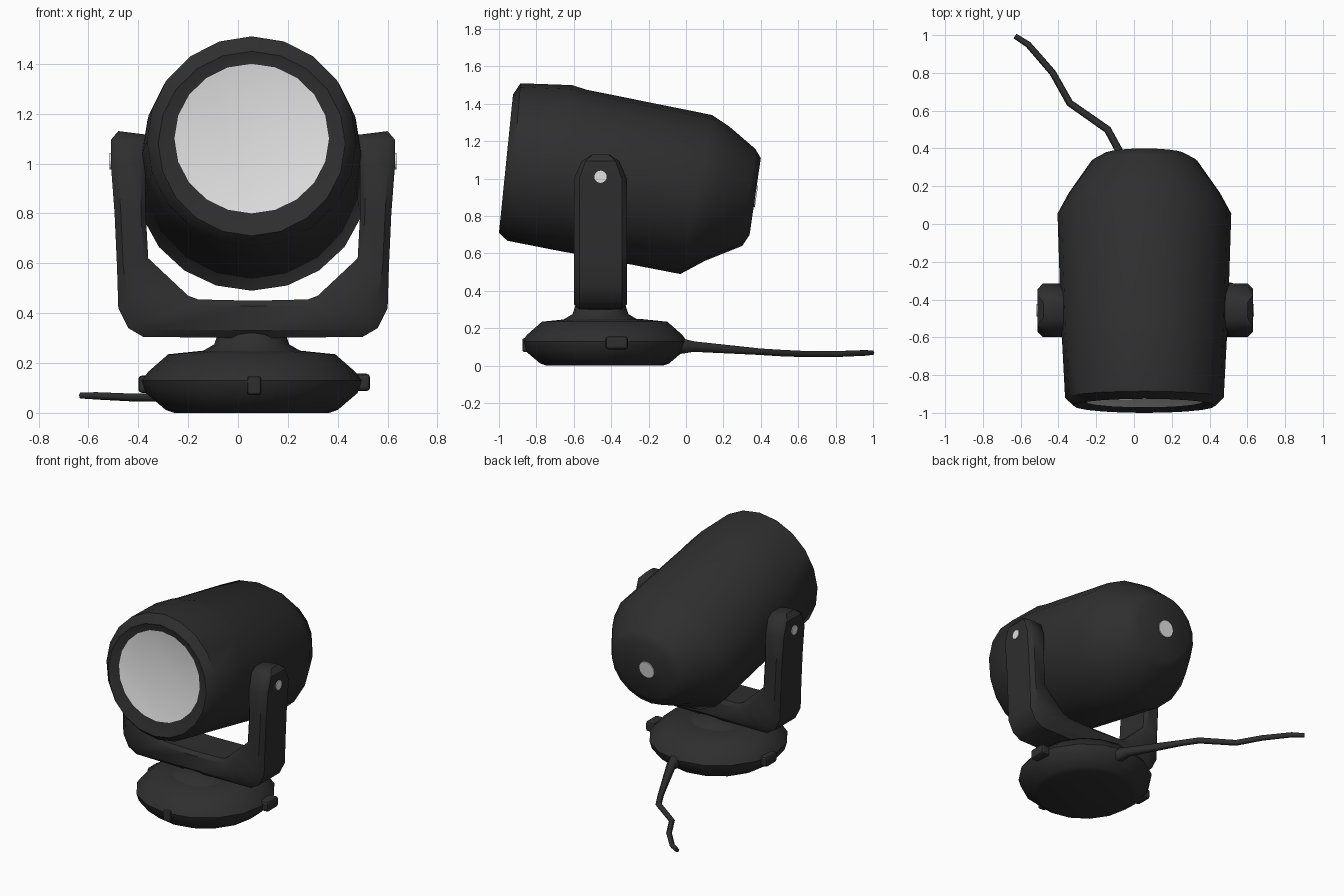
import bpy, bmesh, math
from mathutils import Vector

cube = bpy.data.objects.get("Cube")
if cube:
    bpy.data.objects.remove(cube, do_unlink=True)

CX = 0.055            # middle of the lamp across x
PIVOT_Y = -0.457      # middle of the yoke


def material(name, value, rough):
    m = bpy.data.materials.new(name)
    m.use_nodes = True
    colour = (value, value, value, 1)
    m.diffuse_color = colour
    bsdf = m.node_tree.nodes["Principled BSDF"]
    bsdf.inputs["Base Color"].default_value = colour
    bsdf.inputs["Roughness"].default_value = rough
    return m


BLACK = material("black_plastic", 0.028, 0.6)
PALE = material("pale_glass", 0.75, 0.5)


def ellipse(centre, u, v, n):
    steps = [2 * math.pi * i / n for i in range(n)]
    return [centre + u * math.cos(a) + v * math.sin(a) for a in steps]


def loft(name, rings, first_cap=0, angle=50):
    """Skin equal-sized rings and close both ends."""
    bm = bmesh.new()
    rows = [[bm.verts.new(p) for p in ring] for ring in rings]
    n = len(rows[0])
    for a, b in zip(rows, rows[1:]):
        for i in range(n):
            j = (i + 1) % n
            bm.faces.new((a[i], a[j], b[j], b[i]))
    bm.faces.new(rows[0]).material_index = first_cap
    bm.faces.new(rows[-1])
    bmesh.ops.recalc_face_normals(bm, faces=bm.faces)
    mesh = bpy.data.meshes.new(name)
    bm.to_mesh(mesh)
    bm.free()
    obj = bpy.data.objects.new(name, mesh)
    bpy.context.collection.objects.link(obj)
    mesh.materials.append(BLACK)
    mesh.materials.append(PALE)
    smooth(obj, angle)
    return obj


def smooth(obj, angle):
    bpy.ops.object.select_all(action="DESELECT")
    obj.select_set(True)
    bpy.context.view_layer.objects.active = obj
    bpy.ops.object.shade_smooth_by_angle(angle=math.radians(angle))


def disc(name, centre, normal, radius):
    """Thin pale plate facing along the normal."""
    rot = Vector(normal).to_track_quat("Z", "Y").to_euler()
    bpy.ops.mesh.primitive_cylinder_add(vertices=16, radius=radius, depth=0.009,
                                        location=centre, rotation=rot)
    bpy.context.object.name = name
    bpy.context.object.data.materials.append(PALE)


def block(name, centre, size, bevel):
    bpy.ops.mesh.primitive_cube_add(size=1, location=centre)
    obj = bpy.context.object
    obj.name = name
    obj.scale = size
    bpy.ops.object.transform_apply(location=False, rotation=False, scale=True)
    obj.data.materials.append(BLACK)
    mod = obj.modifiers.new("soft_edges", "BEVEL")
    mod.width = bevel
    mod.segments = 2


# Lamp head: each ring is top y, top z, bottom y, bottom z, half width
head_rings = []
for yt, zt, yb, zb, half in [
        (-0.91, 1.40, -0.97, 0.80, 0.31),
        (-0.925, 1.45, -1.0, 0.71, 0.375),
        (-0.885, 1.51, -0.955, 0.668, 0.42),
        (-0.61, 1.50, -0.66, 0.61, 0.435),
        (-0.53, 1.475, -0.60, 0.60, 0.44),
        (0.14, 1.34, -0.03, 0.49, 0.46),
        (0.23, 1.28, 0.10, 0.56, 0.40),
        (0.37, 1.16, 0.30, 0.64, 0.28),
        (0.40, 1.11, 0.34, 0.70, 0.215)]:
    top, bottom = Vector((CX, yt, zt)), Vector((CX, yb, zb))
    head_rings.append(ellipse((top + bottom) / 2, Vector((half, 0, 0)),
                              (top - bottom) / 2, 20))
loft("lamp_head", head_rings, first_cap=1)

back = head_rings[-1]
normal = (back[5] - back[0]).cross(back[0] - back[10])
normal = normal if normal.y > 0 else -normal
disc("back_button", (CX - 0.015, 0.372, 0.905), normal, 0.058)

# Yoke: stations from arm tip to middle, inner x z, outer x z, half depth
half_yoke = [
    (0.42, 1.115, 0.54, 1.13, 0.05),
    (0.42, 1.09, 0.57, 1.095, 0.10),
    (0.43, 1.0, 0.57, 1.0, 0.142),
    (0.43, 0.80, 0.555, 0.80, 0.142),
    (0.42, 0.62, 0.545, 0.58, 0.142),
    (0.34, 0.545, 0.54, 0.42, 0.142),
    (0.26, 0.47, 0.50, 0.34, 0.142),
    (0.22, 0.455, 0.44, 0.305, 0.142),
    (0, 0.45, 0, 0.30, 0.142)]
mirrored = [(-a, b, -c, d, e) for a, b, c, d, e in reversed(half_yoke[:-1])]
corner = [(0, -0.85), (0.15, -1), (0.8, -1), (1, -0.8)]
section = corner + [(u, -v) for u, v in reversed(corner)]
yoke_rings = []
for ix, iz, ox, oz, depth in half_yoke + mirrored:
    yoke_rings.append([Vector((CX + 0.005 + ix + (ox - ix) * u,
                               PIVOT_Y + depth * v,
                               iz + (oz - iz) * u)) for u, v in section])
loft("yoke", yoke_rings, angle=40)

for side, label in ((1, "left"), (-1, "right")):
    disc(label + "_pivot_cap", (CX + 0.005 + side * 0.571, PIVOT_Y, 1.01),
         (side, 0, 0), 0.033)


# Round base and the neck that carries the yoke
def turned(name, centre_y, profile, n):
    loft(name, [ellipse(Vector((CX, centre_y, z)), Vector((r, 0, 0)),
                        Vector((0, r, 0)), n) for r, z in profile])


turned("base", -0.435, [(0.31, 0), (0.345, 0.012), (0.425, 0.08), (0.44, 0.13),
                        (0.415, 0.165), (0.335, 0.235), (0.19, 0.25)], 16)
turned("neck", PIVOT_Y, [(0.21, 0.24), (0.15, 0.275), (0.135, 0.32)], 16)

# Small lugs around the base and the front socket
block("left_lug", (0.495, -0.37, 0.122), (0.07, 0.12, 0.07), 0.015)
block("right_lug", (-0.375, -0.37, 0.115), (0.05, 0.12, 0.07), 0.015)
block("front_socket", (0.065, -0.86, 0.11), (0.055, 0.03, 0.075), 0.01)

# Power cable trailing behind, thicker where it leaves the base
path = [(0.10, -0.04, 0.105, 0.05), (0.085, 0.04, 0.102, 0.032),
        (-0.08, 0.39, 0.075, 0.02), (-0.14, 0.50, 0.068, 0.02),
        (-0.34, 0.64, 0.062, 0.019), (-0.43, 0.80, 0.062, 0.018),
        (-0.56, 0.95, 0.068, 0.017), (-0.63, 0.995, 0.07, 0.014)]
curve = bpy.data.curves.new("power_cable", "CURVE")
curve.dimensions = "3D"
curve.bevel_depth = 1
curve.bevel_resolution = 1
curve.use_fill_caps = True
spline = curve.splines.new("POLY")
spline.points.add(len(path) - 1)
for point, (x, y, z, r) in zip(spline.points, path):
    point.co = (x, y, z, 1)
    point.radius = r
curve.materials.append(BLACK)
bpy.context.collection.objects.link(bpy.data.objects.new("power_cable", curve))
